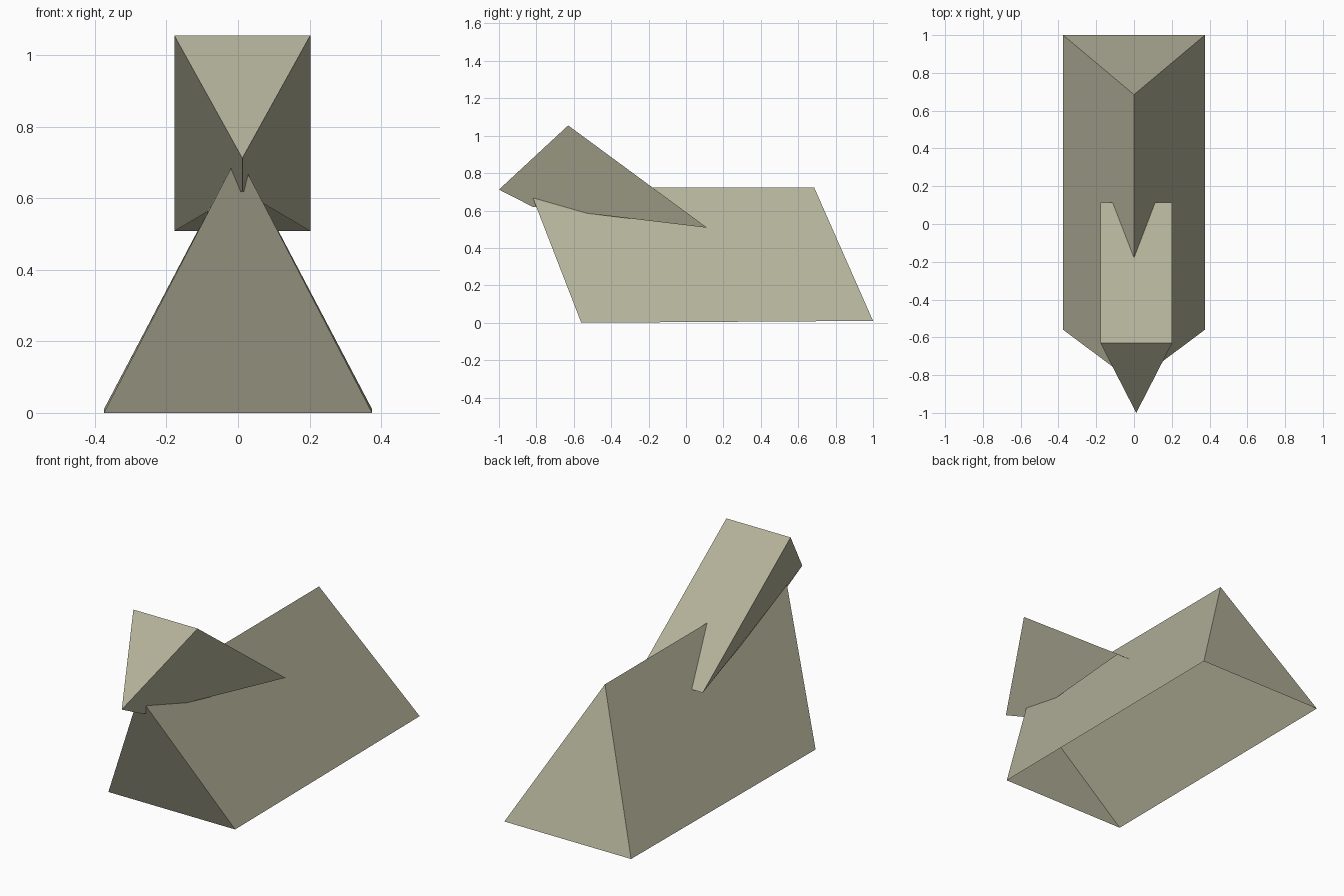
import bpy, bmesh

if "Cube" in bpy.data.objects:
    bpy.data.objects.remove(bpy.data.objects["Cube"])

khaki = bpy.data.materials.new("khaki")
khaki.diffuse_color = (0.45, 0.44, 0.32, 1)
khaki.use_nodes = True
khaki.node_tree.nodes["Principled BSDF"].inputs["Base Color"].default_value = khaki.diffuse_color


def wedge(name, cx, half, front, back, open_side):
    """Hollow triangular prism with slanted ends and one open side.
    Each end is ((y, z) of the two wide corners, (y, z) of the centre point)."""
    bm = bmesh.new()
    ends = []
    for (wy, wz), (py, pz) in (front, back):
        pts = ((cx - half, wy, wz), (cx + half, wy, wz), (cx, py, pz))
        ends.append([bm.verts.new(p) for p in pts])
    a, b = ends
    faces = {"front": bm.faces.new(a), "back": bm.faces.new(b[::-1])}
    for i, side in enumerate(("wide", "right", "left")):
        j = (i + 1) % 3
        faces[side] = bm.faces.new((a[i], b[i], b[j], a[j]))
    bmesh.ops.recalc_face_normals(bm, faces=bm.faces)
    bmesh.ops.delete(bm, geom=[faces[open_side]], context='FACES_ONLY')
    mesh = bpy.data.meshes.new(name)
    bm.to_mesh(mesh)
    bm.free()
    mesh.materials.append(khaki)
    obj = bpy.data.objects.new(name, mesh)
    bpy.context.collection.objects.link(obj)
    return obj


# Large body: ridge on top, both ends slanted, open underneath
wedge("body", 0, 0.375,
      front=((-0.56, 0.0), (-0.84, 0.722)),
      back=((1.0, 0.01), (0.685, 0.724)), open_side="wide")

# Tilted head: wide face up, keel below, open rear sunk over the body ridge
wedge("head", 0.012, 0.19,
      front=((-0.63, 1.055), (-1.0, 0.712)),
      back=((0.113, 0.508), (-0.82, 0.62)), open_side="back")
